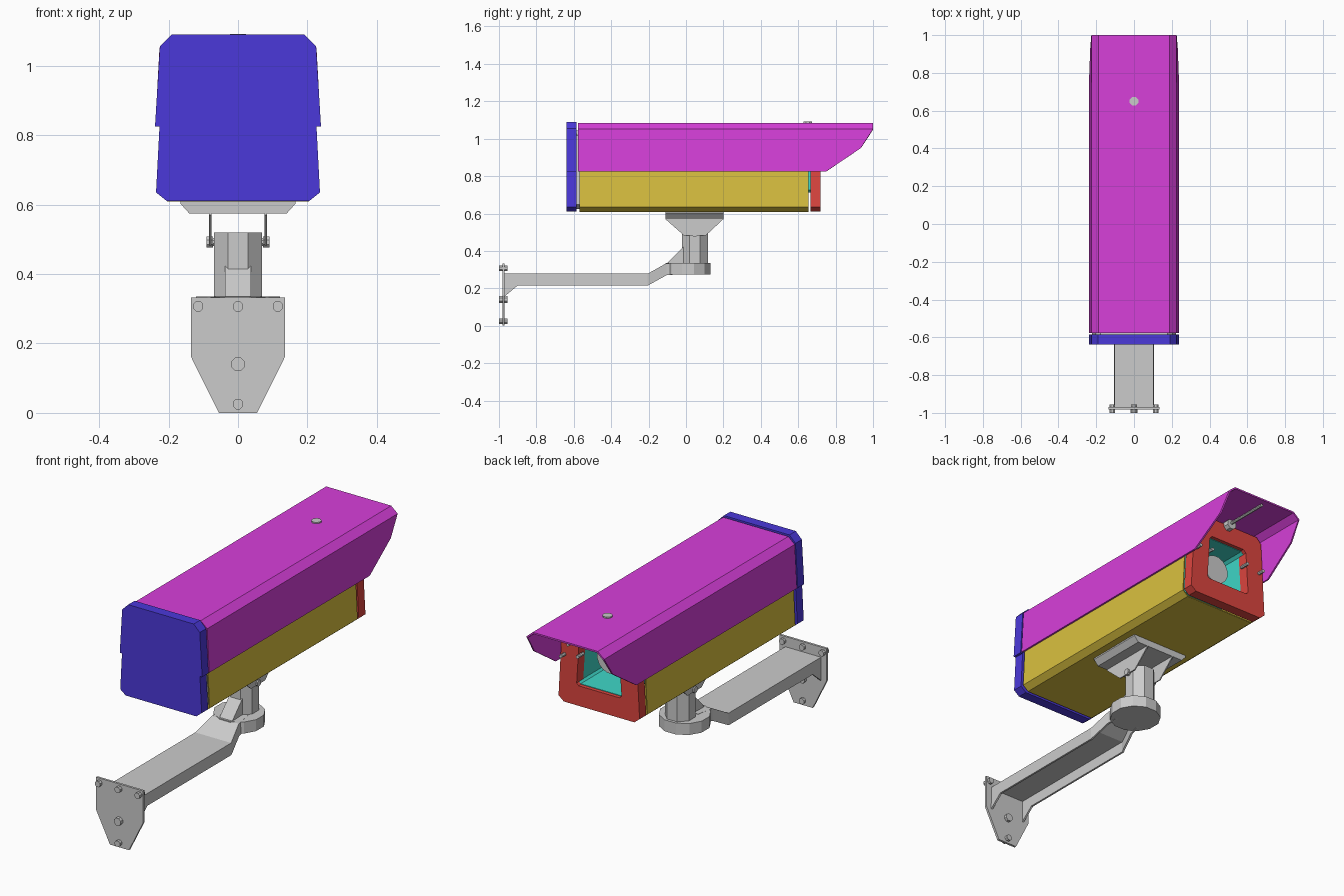
import bpy, bmesh, math
from mathutils import Matrix, Vector

if "Cube" in bpy.data.objects:
    bpy.data.objects.remove(bpy.data.objects["Cube"])


def finish(name, bm, color=None, thick=0, recalc=True):
    if recalc:
        bmesh.ops.recalc_face_normals(bm, faces=bm.faces)
    me = bpy.data.meshes.new(name)
    bm.to_mesh(me)
    bm.free()
    ob = bpy.data.objects.new(name, me)
    bpy.context.collection.objects.link(ob)
    if color:
        mat = bpy.data.materials.new(name + "_paint")
        mat.diffuse_color = (*color, 1)
        mat.use_nodes = True
        mat.node_tree.nodes["Principled BSDF"].inputs["Base Color"].default_value = mat.diffuse_color
        me.materials.append(mat)
    if thick:
        m = ob.modifiers.new("thickness", "SOLIDIFY")
        m.thickness = thick
        m.offset = 0
    return ob


def mirror(half):
    """Closed outline from its +x half, listed bottom to top."""
    return half + [(-x, z) for x, z in reversed(half)]


def loft(name, sections, color=None, closed=True, caps=True, thick=0):
    """Skin a row of equally long point loops."""
    bm = bmesh.new()
    rows = [[bm.verts.new(p) for p in s] for s in sections]
    n = len(rows[0])
    for a, b in zip(rows, rows[1:]):
        for i in range(n if closed else n - 1):
            j = (i + 1) % n
            bm.faces.new((a[i], a[j], b[j], b[i]))
    if caps:
        bm.faces.new(rows[0])
        bm.faces.new(rows[-1])
    return finish(name, bm, color, thick)


def prism(name, outline, y0, y1, color=None, **kw):
    return loft(name, [[(x, y, z) for x, z in outline] for y in (y0, y1)], color, **kw)


def rod(name, a, b, r, sides=8, color=None):
    a, b = Vector(a), Vector(b)
    bm = bmesh.new()
    rot = (b - a).to_track_quat("Z", "Y").to_matrix().to_4x4()
    turn = Matrix.Rotation(math.pi / sides, 4, "Z")
    bmesh.ops.create_cone(bm, cap_ends=True, segments=sides, radius1=r, radius2=r,
                          depth=(b - a).length,
                          matrix=Matrix.Translation((a + b) / 2) @ rot @ turn)
    return finish(name, bm, color)


def side_plate(name, pts, x0, x1):
    return loft(name, [[(x, y, z) for y, z in pts] for x in (x0, x1)])


MAGENTA, BLUE, GOLD = (.68, .05, .7), (.07, .04, .7), (.7, .53, .05)
RED, TEAL = (.72, .06, .05), (.05, .68, .58)

# Housing
shell = mirror([(.203, .612), (.232, .636), (.212, 1.03), (.185, 1.058)])
prism("housing", shell, -.57, .655, GOLD, caps=False, thick=.006)
prism("rear_gasket", [(x * .96, .83 + (z - .83) * .94) for x, z in shell], -.59, -.56)

# Rear cap
prism("rear_cap", mirror([(.205, .61), (.236, .635), (.226, .825), (.239, .825),
                          (.225, 1.055), (.19, 1.09)]), -.638, -.585, BLUE)

# Front frame with window opening
outer = mirror([(.205, .61), (.235, .635), (.213, 1.03), (.185, 1.06)])
inner = mirror([(.118, .715), (.130, .727), (.116, .945), (.10, .96)])
loops = [[(x, y, z) for x, z in o] for o, y in
         ((outer, .665), (outer, .72), (inner, .72), (inner, .665), (outer, .665))]
loft("front_frame", loops, RED, caps=False)

# Inner sleeve and lens
sleeve = [(x * 1.03, z) for x, z in inner]
prism("inner_sleeve", sleeve, .15, .70, TEAL, caps=False, thick=.006)
prism("sleeve_back", sleeve, .14, .15, TEAL)
rod("lens", (0, .15, .85), (0, .63, .85), .075, 16)

# Frame pins, hood screw and slider rod
for s in (-1, 1):
    rod("frame_pin", (s * .2, .71, .86), (s * .2, .755, .86), .009)
    rod("window_pin", (s * .112, .69, .875), (s * .112, .74, .875), .009)
rod("slider_block", (0, .70, 1.055), (0, .75, 1.055), .028)
rod("slider_rod", (0, .74, 1.06), (0, .98, 1.06), .008)
rod("hood_screw", (0, .65, 1.05), (0, .65, 1.091), .025)

# Sun hood: top, chamfers and cut-back side panels
bm = bmesh.new()
edge = []
for s in (-1, 1):
    pts = [(.187, -.578, 1.08), (.187, 1, 1.08), (.222, 1, 1.05), (.227, .935, .95),
           (.234, .75, .825), (.234, -.578, .825), (.222, -.578, 1.05)]
    v = [bm.verts.new((s * x, y, z)) for x, y, z in pts]
    bm.faces.new((v[0], v[1], v[2], v[6]))
    bm.faces.new(v[2:])
    edge.append(v)
bm.faces.new((edge[0][0], edge[0][1], edge[1][1], edge[1][0]))
finish("sun_hood", bm, MAGENTA, thick=.009)

# Saddle plate under the housing
loft("saddle_plate", [[(sx * w, .045 + sy * d, z) for sx, sy in
                       ((-1, -1), (1, -1), (1, 1), (-1, 1))]
                      for w, d, z in ((.14, .155, .574), (.165, .155, .602), (.165, .155, .613))])

# Yoke plates with pivot bolts
for s in (-1, 1):
    side_plate("yoke_plate", [(-.11, .58), (.2, .58), (.2, .57), (.105, .482),
                              (-.01, .482), (-.11, .57)], s * .077, s * .083)
    rod("pivot_bolt", (s * .06, .047, .492), (s * .077, .047, .492), .012)
    rod("pivot_nut", (s * .072, .047, .492), (s * .09, .047, .492), .017)

# Post and base disc
rod("post", (0, .047, .32), (0, .047, .52), .075, 8)
rod("base_disc", (0, .01, .275), (0, .01, .335), .125, 12)
side_plate("post_wedge", [(-.1, .335), (-.012, .425), (.0, .425), (.0, .335)], -.037, .037)

# Channel arm, open below
arm = [(-.972, .10, .155, .275), (-.90, .10, .215, .275), (-.205, .10, .215, .275),
       (-.105, .075, .27, .33), (-.01, .06, .278, .333)]
loft("arm", [[(-w, y, b), (-w, y, t), (w, y, t), (w, y, b)] for y, w, b, t in arm],
     closed=False, caps=False, thick=.01)

# Wall plate and bolts
prism("wall_plate", mirror([(.055, 0), (.136, .163), (.136, .332)]), -.982, -.97)
for x, z, r in ((-.115, .307, .016), (0, .307, .016), (.115, .307, .016),
                (0, .14, .021), (0, .025, .016)):
    rod("wall_bolt_head", (x, -1, z), (x, -.98, z), r)
    rod("wall_bolt_nut", (x, -.972, z), (x, -.955, z), r)
